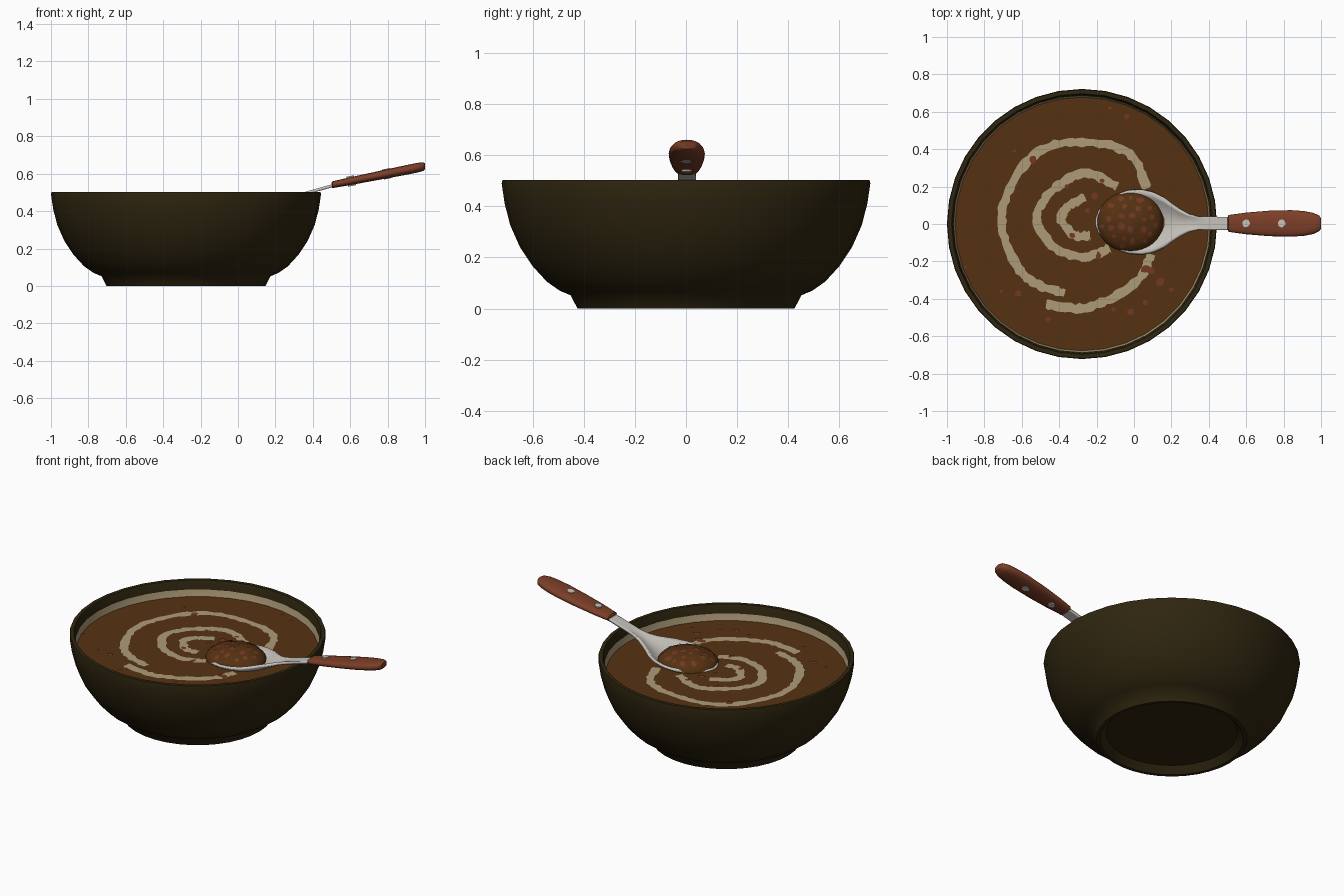
import bpy, bmesh, math, random

if "Cube" in bpy.data.objects:
    bpy.data.objects.remove(bpy.data.objects["Cube"])
random.seed(4)
CX, SOUP_Z = -0.278, 0.41


def mat(name, rgb):
    m = bpy.data.materials.new(name)
    m.diffuse_color = (*rgb, 1)
    m.use_nodes = True
    m.node_tree.nodes["Principled BSDF"].inputs["Base Color"].default_value = m.diffuse_color
    return m


DARK = mat("dark_glaze", (0.028, 0.019, 0.005))
CREAM = mat("cream", (0.42, 0.33, 0.19))
SOUP = mat("brown_soup", (0.092, 0.031, 0.006))
RED = mat("red_flakes", (0.17, 0.04, 0.016))
METAL = mat("spoon_metal", (0.56, 0.53, 0.49))
WOOD = mat("handle_wood", (0.20, 0.048, 0.02))


def finish(name, verts, faces, mats, rule=None, angle=40):
    me = bpy.data.meshes.new(name)
    me.from_pydata(verts, [], faces)
    for m in mats:
        me.materials.append(m)
    if rule:
        for p in me.polygons:
            p.material_index = rule(p)
    bm = bmesh.new()
    bm.from_mesh(me)
    bmesh.ops.remove_doubles(bm, verts=bm.verts, dist=1e-5)
    bmesh.ops.recalc_face_normals(bm, faces=bm.faces)
    bm.to_mesh(me)
    bm.free()
    ob = bpy.data.objects.new(name, me)
    bpy.context.collection.objects.link(ob)
    bpy.ops.object.select_all(action='DESELECT')
    ob.select_set(True)
    bpy.context.view_layer.objects.active = ob
    bpy.ops.object.shade_smooth_by_angle(angle=math.radians(angle))
    return ob


def grid_faces(rows, cols, wrap=False):
    return [(i * cols + j, i * cols + (j + 1) % cols,
             (i + 1) * cols + (j + 1) % cols, (i + 1) * cols + j)
            for i in range(rows - 1) for j in range(cols if wrap else cols - 1)]


def smoothstep_list(x, pts):
    """Interpolate a list of (x, value) pairs."""
    for (a, va), (b, vb) in zip(pts, pts[1:]):
        if x <= b:
            t = max(0, (x - a) / (b - a))
            return va + (vb - va) * t
    return pts[-1][1]


# Bowl: lathed profile, recessed base, foot ring, outer wall, lip, cream inside
profile = [(0.001, 0.04), (0.37, 0.04), (0.405, 0.0), (0.425, 0.0), (0.452, 0.052),
           (0.495, 0.07), (0.545, 0.105), (0.60, 0.165), (0.65, 0.24), (0.688, 0.325),
           (0.71, 0.41), (0.722, 0.49), (0.719, 0.503), (0.697, 0.503), (0.692, 0.49),
           (0.686, 0.45), (0.676, 0.40), (0.645, 0.3), (0.56, 0.18), (0.42, 0.1), (0.001, 0.08)]
SEG = 36
verts = [(CX + r * math.cos(2 * math.pi * k / SEG), r * math.sin(2 * math.pi * k / SEG), z)
         for r, z in profile for k in range(SEG)]
finish("bowl", verts, grid_faces(len(profile), SEG, True), [DARK, CREAM],
       lambda p: 1 if p.index // SEG >= 15 else 0)

# Soup surface
SR = 0.679
verts = [(CX + SR * math.cos(2 * math.pi * k / SEG), SR * math.sin(2 * math.pi * k / SEG), SOUP_Z)
         for k in range(SEG)]
soup = finish("soup", verts, [tuple(range(SEG))], [SOUP])


# Cream swirls: wavy ribbons lying on the soup
def catmull(pts, n=8):
    p = [pts[0]] + pts + [pts[-1]]
    out = []
    for i in range(1, len(p) - 2):
        for s in range(n):
            t = s / n
            out.append(tuple(0.5 * (2 * p[i][k] + (p[i + 1][k] - p[i - 1][k]) * t
                       + (2 * p[i - 1][k] - 5 * p[i][k] + 4 * p[i + 1][k] - p[i + 2][k]) * t * t
                       + (3 * p[i][k] - p[i - 1][k] - 3 * p[i + 1][k] + p[i + 2][k]) * t ** 3)
                       for k in (0, 1)))
    return out + [pts[-1]]


swirls = {
    "outer_swirl": [(-.37, -.37), (-.50, -.33), (-.61, -.25), (-.70, -.05), (-.69, .13),
                    (-.555, .35), (-.37, .435), (-.13, .42), (0, .35), (.07, .19)],
    "lower_swirl": [(-.47, -.43), (-.29, -.45), (-.13, -.40), (.03, -.29), (.09, -.16)],
    "middle_swirl": [(-.13, -.13), (-.26, -.175), (-.42, -.13), (-.52, .02), (-.48, .13),
                     (-.37, .23), (-.24, .27), (-.09, .2)],
    "inner_swirl": [(-.235, -.06), (-.315, -.06), (-.385, .015), (-.36, .09), (-.26, .14)],
}
for name, pts in swirls.items():
    path = catmull(pts)
    verts = []
    for i, (x, y) in enumerate(path):
        a, b = path[max(i - 1, 0)], path[min(i + 1, len(path) - 1)]
        dx, dy = b[0] - a[0], b[1] - a[1]
        L = math.hypot(dx, dy) or 1
        for s in (-1, 1):
            w = s * (0.023 + random.uniform(-0.006, 0.007))
            verts.append((x - dy / L * w, y + dx / L * w, SOUP_Z + 0.003))
    finish(name, verts, grid_faces(len(path), 2), [CREAM])

# Spoonful of soup: low lumpy dome
BX, BY, RX, RY = -0.022, 0.011, 0.178, 0.163


def dome_z(x, y):
    q = 1 - ((x - BX) / RX) ** 2 - ((y - BY) / RY) ** 2
    return 0.402 + 0.082 * math.sqrt(max(q, 0)) + 0.004 * math.sin(40 * x) * math.sin(37 * y) * max(q, 0)


verts, N = [], 32
for i in range(11):
    r = math.sin(math.pi / 2 * max(i, 0.01) / 10)
    for k in range(N):
        a = 2 * math.pi * k / N
        x, y = BX + RX * r * math.cos(a), BY + RY * r * math.sin(a)
        verts.append((x, y, dome_z(x, y)))
finish("spoonful", verts, grid_faces(11, N, True), [SOUP])


# Red flakes on the spoonful and floating on the soup
def flakes(name, spots, height):
    verts, faces = [], []
    for x, y, r in spots:
        base, n = len(verts), 8
        verts.append((x, y, height(x, y)))
        sx, sy = random.uniform(0.7, 1.25), random.uniform(0.7, 1.25)
        for ring in (0.5, 1):
            for k in range(n):
                a = 2 * math.pi * k / n
                q = r * ring * random.uniform(0.8, 1.15)
                px, py = x + q * sx * math.cos(a), y + q * sy * math.sin(a)
                verts.append((px, py, height(px, py)))
        for k in range(n):
            m = (k + 1) % n
            faces += [(base, base + 1 + k, base + 1 + m),
                      (base + 1 + k, base + 1 + n + k, base + 1 + n + m, base + 1 + m)]
    finish(name, verts, faces, [RED])


spots = []
while len(spots) < 24:
    a, r = random.uniform(0, 6.283), 0.86 * math.sqrt(random.random())
    x, y = BX + RX * r * math.cos(a), BY + RY * r * math.sin(a)
    if all(math.hypot(x - s[0], y - s[1]) > 0.042 for s in spots):
        spots.append((x, y, random.uniform(0.011, 0.021)))
flakes("spoonful_flakes", spots, lambda x, y: dome_z(x, y) + 0.004)
floating = [(-.13, .62, .01), (-.04, .575, .016), (-.54, .345, .018), (-.64, .39, .009),
            (.06, -.24, .024), (.09, -.25, .02), (.14, -.31, .024), (-.19, -.17, .02),
            (-.62, -.37, .016), (-.71, -.36, .01), (-.11, -.455, .012), (-.02, -.47, .016),
            (.2, -.35, .015), (-.46, -.51, .011), (.33, -.36, .01), (-.9, -.23, .008),
            (-.33, -.06, .014), (-.36, .2, .014), (-.21, .15, .016), (-.25, .07, .012),
            (.06, -.42, .012), (-.17, .23, .012)]
flakes("floating_flakes", floating, lambda x, y: SOUP_Z + 0.006)

# Spoon: concave scoop running into a narrow neck
width = [(-.205, .015), (-.19, .055), (-.16, .095), (-.10, .14), (-.03, .166), (.04, .17), (.10, .158),
         (.16, .13), (.20, .10), (.245, .07), (.29, .047), (.34, .036), (.52, .034)]
depth = [(-.205, .0), (-.12, .05), (0, .075), (.1, .07), (.2, .035), (.3, .012), (.38, 0), (.52, 0)]
rim = [(-.205, .413), (0, .427), (.12, .44), (.25, .465), (.36, .495), (.52, .54)]
NX, NY = 45, 13
verts = []
for i in range(NX):
    x = -.205 + .725 * i / (NX - 1)
    w, d, z = (smoothstep_list(x, t) for t in (width, depth, rim))
    for j in range(NY):
        t = 2 * j / (NY - 1) - 1
        verts.append((x, BY * smoothstep_list(x, [(0, 1), (.3, .5), (.5, .3)]) + w * t,
                      z - d * (1 - t * t)))
spoon = finish("spoon", verts, grid_faces(NX, NY), [METAL])
sol = spoon.modifiers.new("thickness", 'SOLIDIFY')
sol.thickness, sol.offset = 0.016, 0

# Wooden handle: oval sections lofted along x
sections = [(.50, .030, .012), (.505, .045, .018), (.60, .058, .021), (.72, .068, .023), (.84, .071, .025),
            (.91, .066, .026), (.96, .056, .026), (.99, .042, .023), (1.0, .028, .016)]


def handle_z(x):
    return 0.54 + (x - 0.5) * 0.2


n = 20
verts = []
for x, w, h in sections:
    for k in range(n):
        a = 2 * math.pi * k / n
        c, s = math.cos(a), math.sin(a)
        verts.append((x, 0.003 + w * math.copysign(abs(c) ** 0.8, c),
                      handle_z(x) + h * math.copysign(abs(s) ** 0.8, s)))
faces = grid_faces(len(sections), n, True)
faces += [tuple(range(n)), tuple(range(len(verts) - n, len(verts)))]
finish("spoon_handle", verts, faces, [WOOD])

# Rivets through the handle
for i, x in enumerate((.605, .795)):
    bpy.ops.mesh.primitive_cylinder_add(vertices=16, radius=0.021, depth=0.054,
                                        location=(x, 0.003, handle_z(x)),
                                        rotation=(0, -math.atan(0.2), 0))
    ob = bpy.context.object
    ob.name = f"rivet_{i + 1}"
    ob.data.materials.append(METAL)
